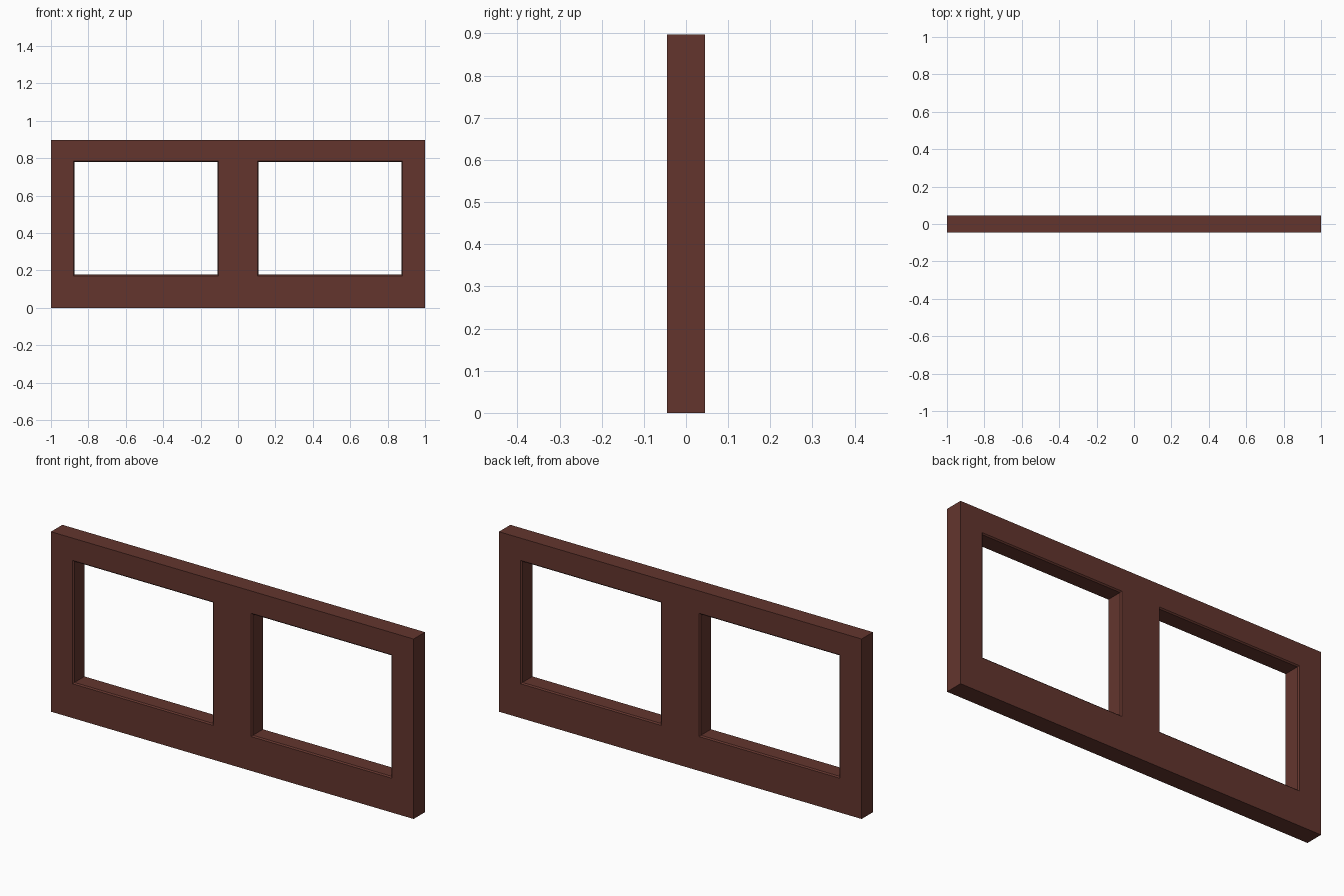
import bpy, bmesh

if "Cube" in bpy.data.objects:
    bpy.data.objects.remove(bpy.data.objects["Cube"])

# Overall sizes
H, T = 0.897, 0.045           # height, half thickness
C = 0.006                     # small chamfer around the openings
X_IN, X_OUT = 0.104, 0.88     # opening extents either side of the centre post
Z_LO, Z_HI = 0.171, 0.786

wood = bpy.data.materials.new("dark red brown wood")
wood.diffuse_color = (0.125, 0.036, 0.027, 1)
wood.use_nodes = True
wood.node_tree.nodes["Principled BSDF"].inputs["Base Color"].default_value = wood.diffuse_color

bm = bmesh.new()


def quad(*pts):
    bm.faces.new([bm.verts.new(p) for p in pts])


def ring(x0, x1, z0, z1, y):
    return [(x0, y, z0), (x1, y, z0), (x1, y, z1), (x0, y, z1)]


def loft(a, b):
    for i in range(4):
        j = (i + 1) % 4
        quad(a[i], a[j], b[j], b[i])


# Front and back faces: a grid of panels that skips the two openings
xs = [-1, -X_OUT, -X_IN, X_IN, X_OUT, 1]
zs = [0, Z_LO, Z_HI, H]
for y in (-T, T):
    for i in range(5):
        for k in range(3):
            if not (k == 1 and i in (1, 3)):
                quad(*ring(xs[i], xs[i + 1], zs[k], zs[k + 1], y))

# Outer edge, split along the same grid so that the mesh welds closed
for i in range(5):
    for z in (0, H):
        quad((xs[i], -T, z), (xs[i + 1], -T, z), (xs[i + 1], T, z), (xs[i], T, z))
for k in range(3):
    for x in (-1, 1):
        quad((x, -T, zs[k]), (x, T, zs[k]), (x, T, zs[k + 1]), (x, -T, zs[k + 1]))

# Opening reveals with chamfered front and back rims
for x0, x1 in ((-X_OUT, -X_IN), (X_IN, X_OUT)):
    rings = [ring(x0 + c, x1 - c, Z_LO + c, Z_HI - c, y)
             for c, y in ((0, -T), (C, -T + C), (C, T - C), (0, T))]
    for a, b in zip(rings, rings[1:]):
        loft(a, b)

bmesh.ops.remove_doubles(bm, verts=bm.verts, dist=1e-5)
bmesh.ops.recalc_face_normals(bm, faces=bm.faces)

mesh = bpy.data.meshes.new("double_window_frame")
bm.to_mesh(mesh)
bm.free()
mesh.materials.append(wood)
frame = bpy.data.objects.new("double_window_frame", mesh)
bpy.context.collection.objects.link(frame)
